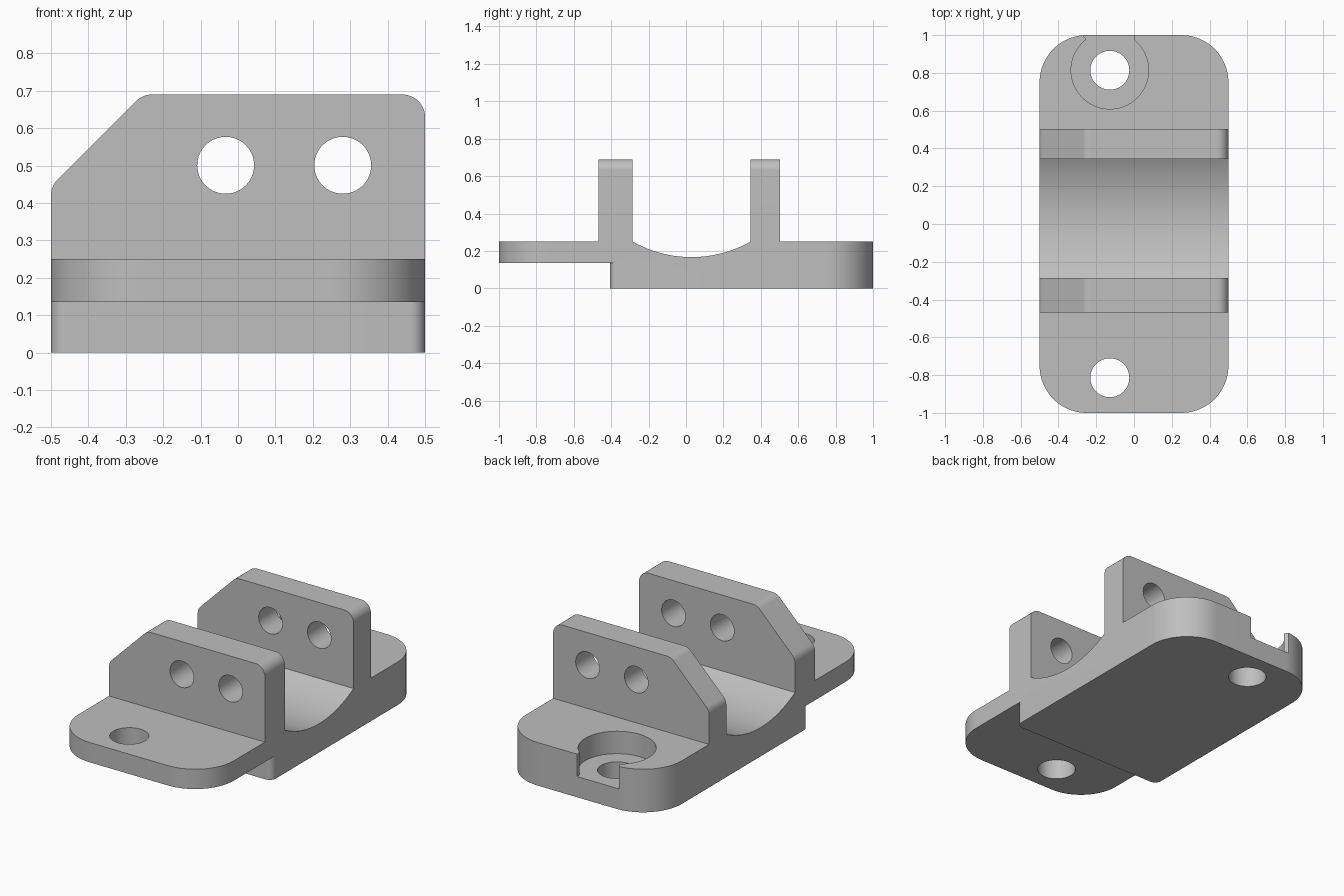
import bpy, bmesh, math
from mathutils import Vector

cube = bpy.data.objects.get("Cube")
if cube:
    bpy.data.objects.remove(cube, do_unlink=True)

grey = bpy.data.materials.new("plain grey")
grey.use_nodes = True
COLOUR = (0.52, 0.52, 0.52, 1)
grey.diffuse_color = COLOUR
grey.node_tree.nodes["Principled BSDF"].inputs["Base Color"].default_value = COLOUR


def rounded(corners, steps=14):
    """Outline from (u, v, radius) corners, each rounded by a tangent arc."""
    out = []
    for i, (u, v, r) in enumerate(corners):
        p = Vector((u, v))
        if r == 0:
            out.append(p)
            continue
        a = (Vector(corners[i - 1][:2]) - p).normalized()
        b = (Vector(corners[(i + 1) % len(corners)][:2]) - p).normalized()
        half = a.angle(b) / 2
        centre = p + (a + b).normalized() * (r / math.sin(half))
        start = p + a * (r / math.tan(half)) - centre
        end = p + b * (r / math.tan(half)) - centre
        sweep = math.atan2(start.x * end.y - start.y * end.x, start.dot(end))
        for k in range(steps + 1):
            t = sweep * k / steps
            c, s = math.cos(t), math.sin(t)
            out.append(centre + Vector((start.x * c - start.y * s,
                                        start.x * s + start.y * c)))
    return out


def circle(u, v, r, n=64):
    return [Vector((u + r * math.cos(math.tau * k / n),
                    v + r * math.sin(math.tau * k / n))) for k in range(n)]


def prism(name, outline, axis, low, high):
    """Extrude a 2D outline along an axis."""
    place = {"x": lambda u, v, w: (w, u, v),
             "y": lambda u, v, w: (u, w, v),
             "z": lambda u, v, w: (u, v, w)}[axis]
    bm = bmesh.new()
    rings = [[bm.verts.new(place(p[0], p[1], w)) for p in outline] for w in (low, high)]
    bm.faces.new(rings[0])
    bm.faces.new(rings[1])
    n = len(outline)
    for i in range(n):
        j = (i + 1) % n
        bm.faces.new((rings[0][i], rings[0][j], rings[1][j], rings[1][i]))
    bmesh.ops.recalc_face_normals(bm, faces=bm.faces)
    mesh = bpy.data.meshes.new(name)
    bm.to_mesh(mesh)
    bm.free()
    mesh.materials.append(grey)
    obj = bpy.data.objects.new(name, mesh)
    bpy.context.collection.objects.link(obj)
    return obj


def combine(target, tool, operation):
    mod = target.modifiers.new(tool.name, "BOOLEAN")
    mod.operation, mod.solver, mod.object = operation, "EXACT", tool
    bpy.context.view_layer.objects.active = target
    bpy.ops.object.modifier_apply(modifier=mod.name)
    bpy.data.objects.remove(tool, do_unlink=True)


# Side profile: base, two uprights and the curved trough between them
DECK, TOP = 0.25, 0.69
REAR, FRONT = 0.345, -0.285
mid, chord, sag = (REAR + FRONT) / 2, (REAR - FRONT) / 2, 0.083
radius = (chord ** 2 + sag ** 2) / (2 * sag)
spread = math.asin(chord / radius)
trough = []
for k in range(41):
    t = spread * (1 - k / 20)
    trough.append((mid + radius * math.sin(t),
                   DECK - sag + radius * (1 - math.cos(t))))
profile = [(-1.1, 0), (1.1, 0), (1.1, DECK), (0.503, DECK), (0.503, 0.8), (REAR, 0.8)]
profile += trough
profile += [(FRONT, 0.8), (-0.468, 0.8), (-0.468, DECK), (-1.1, DECK)]
bracket = prism("bracket", profile, "x", -0.6, 0.6)

# Rounded footprint
plan = rounded([(sx * 0.5, sy, 0.25) for sx, sy in ((-1, -1), (1, -1), (1, 1), (-1, 1))], 24)
combine(bracket, prism("footprint", plan, "z", -0.1, 0.9), "INTERSECT")

# Upright outline with one chamfered and one rounded top corner
upright = rounded([(-0.5, -0.1, 0), (0.5, -0.1, 0), (0.5, TOP, 0.06),
                   (-0.255, TOP, 0.06), (-0.5, TOP - 0.245, 0.06)])
combine(bracket, prism("upright_outline", upright, "y", -1.2, 1.2), "INTERSECT")

# Step under the front tongue, leaving small rounded corners on the block
STEP, R = -0.407, 0.04
step = [(-0.6, -1.1), (0.6, -1.1), (0.6, STEP + R)]
for k in range(11):
    t = math.pi / 2 * k / 10
    step.append((0.5 - R + R * math.cos(t), STEP + R - R * math.sin(t)))
step += [(-x, y) for x, y in reversed(step[2:])]
combine(bracket, prism("front_step", step, "z", -0.1, 0.135), "DIFFERENCE")

# Mounting holes, counterbore and its open notch at the back
HX, HY, FLOOR = -0.128, 0.814, 0.12
combine(bracket, prism("counterbore", circle(HX, HY, 0.205, 96), "z", FLOOR, 0.4), "DIFFERENCE")
notch = [(-0.25, 0.9), (0.0, 0.9), (0.0, 1.1), (-0.27, 1.1), (-0.27, 1.0), (-0.25, 0.973)]
combine(bracket, prism("notch", notch, "z", FLOOR, 0.4), "DIFFERENCE")
for y in (-HY, HY):
    combine(bracket, prism("mounting_hole", circle(HX, y, 0.103), "z", -0.1, 0.4), "DIFFERENCE")

# Cross holes through both uprights
for x in (-0.033, 0.28):
    combine(bracket, prism("cross_hole", circle(x, 0.501, 0.076), "y", -0.7, 0.7), "DIFFERENCE")

# Smooth curved walls, crisp edges
bpy.ops.object.select_all(action="DESELECT")
bracket.select_set(True)
bpy.context.view_layer.objects.active = bracket
bpy.ops.object.shade_smooth_by_angle(angle=math.radians(25))
